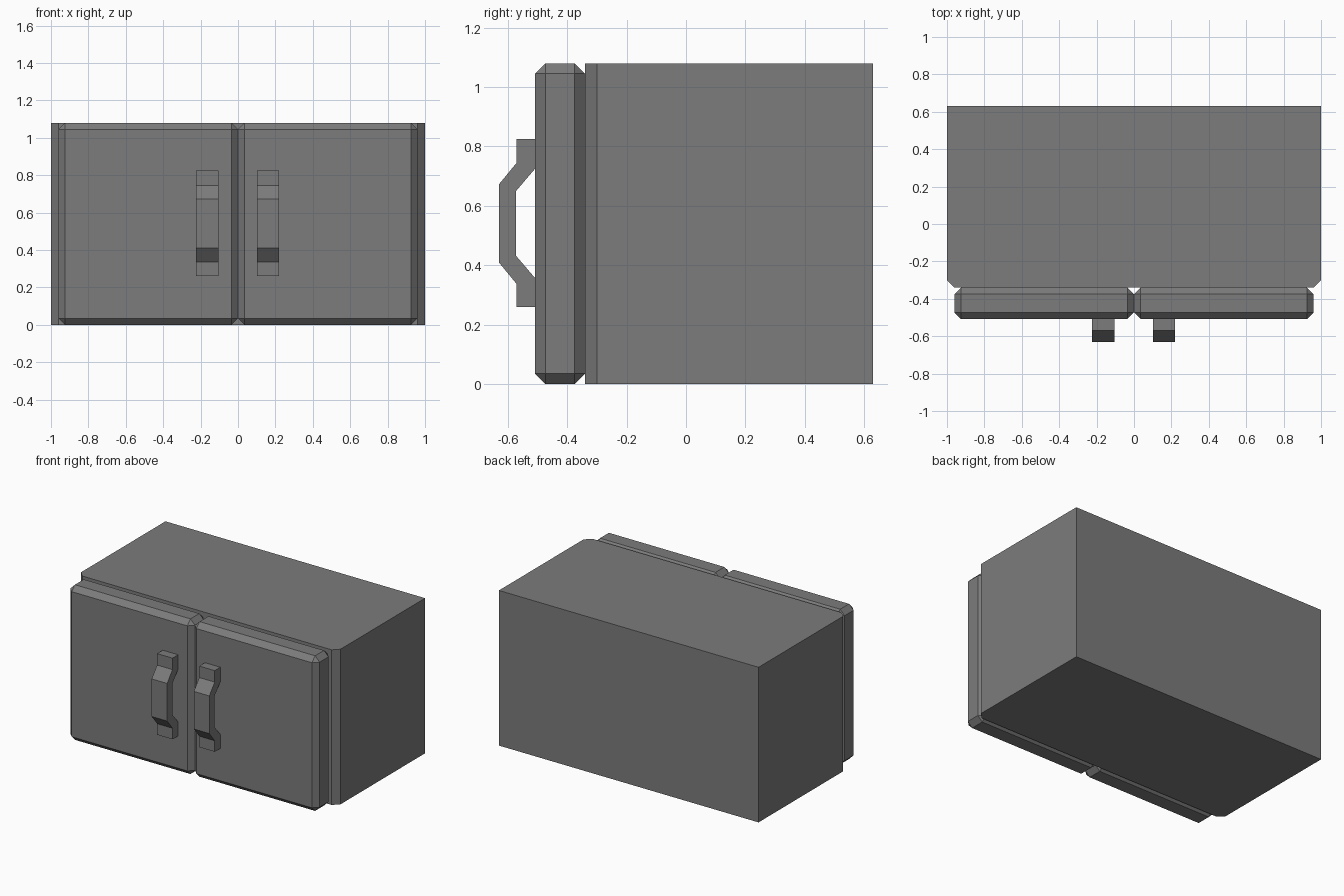
import bpy
import bmesh

if "Cube" in bpy.data.objects:
    bpy.data.objects.remove(bpy.data.objects["Cube"])

grey = bpy.data.materials.new("dark_grey")
grey.diffuse_color = (0.2, 0.2, 0.2, 1.0)
grey.use_nodes = True
grey.node_tree.nodes["Principled BSDF"].inputs["Base Color"].default_value = grey.diffuse_color


def finish(name, bm):
    bmesh.ops.recalc_face_normals(bm, faces=bm.faces)
    mesh = bpy.data.meshes.new(name)
    bm.to_mesh(mesh)
    bm.free()
    mesh.materials.append(grey)
    obj = bpy.data.objects.new(name, mesh)
    bpy.context.collection.objects.link(obj)
    return obj


def box(lo, hi):
    bm = bmesh.new()
    bmesh.ops.create_cube(bm, size=1)
    for v in bm.verts:
        for i in range(3):
            v.co[i] = hi[i] if v.co[i] > 0 else lo[i]
    return bm


def chamfer(bm, edges, width):
    bmesh.ops.bevel(bm, geom=edges, offset=width, offset_type='OFFSET',
                    segments=1, affect='EDGES', profile=0.5)


HEIGHT = 1.08
BODY_FRONT = -0.34
DOOR_FRONT = -0.508

# Cabinet body, with only the two upright front edges chamfered
bm = box((-1, BODY_FRONT, 0), (1, 0.63, HEIGHT))
upright = [e for e in bm.edges
           if all(v.co.y < 0 for v in e.verts)
           and abs(e.verts[0].co.z - e.verts[1].co.z) > 0.5]
chamfer(bm, upright, 0.04)
finish("cabinet_body", bm)

# Two doors, chamfered on every edge
for side, x0, x1 in (("left", -0.96, 0.0), ("right", 0.0, 0.96)):
    bm = box((x0, DOOR_FRONT, 0), (x1, BODY_FRONT, HEIGHT))
    chamfer(bm, bm.edges[:], 0.035)
    finish(side + "_door", bm)

# Bracket handles: a side profile (y, z) extruded across x
profile = [(DOOR_FRONT, 0.825), (-0.57, 0.825), (-0.57, 0.745), (-0.63, 0.672),
           (-0.63, 0.41), (-0.57, 0.337), (-0.57, 0.26), (DOOR_FRONT, 0.26),
           (DOOR_FRONT, 0.357), (-0.572, 0.432), (-0.572, 0.65), (DOOR_FRONT, 0.725)]
for side, x0 in (("left", -0.224), ("right", 0.101)):
    bm = bmesh.new()
    face = bm.faces.new([bm.verts.new((x0, y, z)) for y, z in profile])
    ext = bmesh.ops.extrude_face_region(bm, geom=[face], use_keep_orig=True)
    moved = [g for g in ext["geom"] if isinstance(g, bmesh.types.BMVert)]
    bmesh.ops.translate(bm, verts=moved, vec=(0.119, 0, 0))
    finish(side + "_handle", bm)
